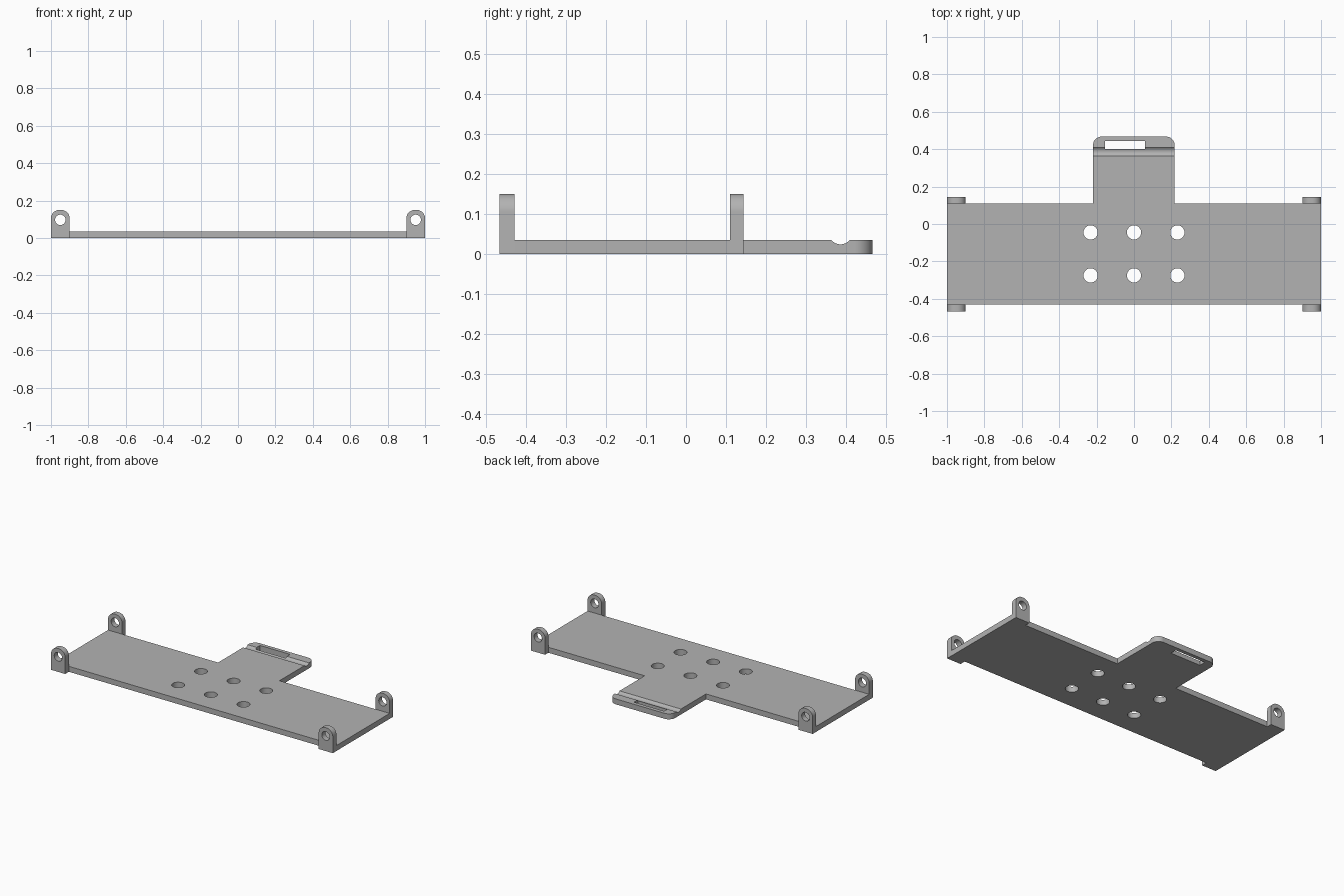
import bpy, bmesh, math
from mathutils import Vector

if "Cube" in bpy.data.objects:
    bpy.data.objects.remove(bpy.data.objects["Cube"], do_unlink=True)

GREY = bpy.data.materials.new("matte grey")
GREY.use_nodes = True
GREY.diffuse_color = (0.45, 0.45, 0.45, 1)
GREY.node_tree.nodes["Principled BSDF"].inputs["Base Color"].default_value = (0.45, 0.45, 0.45, 1)

THICK = 0.035


def arc(cx, cy, r, start, end, steps=12):
    """Points along an arc, angles in degrees."""
    angles = [math.radians(start + (end - start) * i / steps) for i in range(steps + 1)]
    return [(cx + r * math.cos(a), cy + r * math.sin(a)) for a in angles]


def circle(cx, cy, r, steps=48):
    return arc(cx, cy, r, 0, 360, steps)[:-1]


def prism(name, profile, axis, low, high):
    """Extrude a 2D profile along an axis; the profile uses the other two axes in order."""
    place = {
        "x": lambda a, b: (low, a, b),
        "y": lambda a, b: (a, low, b),
        "z": lambda a, b: (a, b, low),
    }[axis]
    bm = bmesh.new()
    face = bm.faces.new([bm.verts.new(place(a, b)) for a, b in profile])
    new = bmesh.ops.extrude_face_region(bm, geom=[face])["geom"]
    offset = Vector([high - low if axis == k else 0 for k in "xyz"])
    bmesh.ops.translate(bm, vec=offset, verts=[v for v in new if isinstance(v, bmesh.types.BMVert)])
    bmesh.ops.recalc_face_normals(bm, faces=bm.faces)
    mesh = bpy.data.meshes.new(name)
    bm.to_mesh(mesh)
    bm.free()
    mesh.materials.append(GREY)
    obj = bpy.data.objects.new(name, mesh)
    bpy.context.collection.objects.link(obj)
    return obj


def activate(obj):
    bpy.ops.object.select_all(action="DESELECT")
    obj.select_set(True)
    bpy.context.view_layer.objects.active = obj


def cut(obj, cutter):
    """Subtract the cutter and discard it."""
    mod = obj.modifiers.new("cut", "BOOLEAN")
    mod.operation = "DIFFERENCE"
    mod.solver = "EXACT"
    mod.object = cutter
    activate(obj)
    bpy.ops.object.modifier_apply(modifier=mod.name)
    bpy.data.objects.remove(cutter, do_unlink=True)


def smooth(obj):
    activate(obj)
    bpy.ops.object.shade_smooth_by_angle(angle=math.radians(30))


# Base plate with the rounded rear tab
front, rear, tab_end = -0.43, 0.11, 0.467
left, right, r = 0.217, -0.219, 0.045
outline = [(-1, front), (1, front), (1, rear), (left, rear)]
outline += arc(left - r, tab_end - r, r, 0, 90)
outline += arc(right + r, tab_end - r, r, 90, 180)
outline += [(right, rear), (-1, rear)]
plate = prism("base_plate", outline, "z", 0, THICK)

# Two rows of round holes
for x in (-0.232, 0, 0.232):
    for y in (-0.045, -0.275):
        cut(plate, prism("hole_cutter", circle(x, y, 0.038), "z", -0.1, 0.1))

# Shallow groove across the tab, then the strap slot behind it
cut(plate, prism("groove_cutter", circle(0.387, 0.0535, 0.0295), "x", -0.3, 0.3))
slot = [(-0.155, 0.4), (0.06, 0.4), (0.06, 0.443), (-0.155, 0.443)]
cut(plate, prism("slot_cutter", slot, "z", -0.1, 0.1))
smooth(plate)

# Four upright corner lugs with cross holes
for side, x in (("left", 0.95), ("right", -0.95)):
    for end, y0, y1 in (("front", -0.467, front), ("rear", rear, 0.144)):
        half, r = 0.05, 0.045
        shape = [(x - half, 0), (x + half, 0)]
        shape += arc(x + half - r, 0.15 - r, r, 0, 90)
        shape += arc(x - half + r, 0.15 - r, r, 90, 180)
        lug = prism(f"{end}_{side}_lug", shape, "y", y0, y1)
        cut(lug, prism("lug_hole_cutter", circle(x, 0.097, 0.028), "y", y0 - 0.1, y1 + 0.1))
        smooth(lug)
